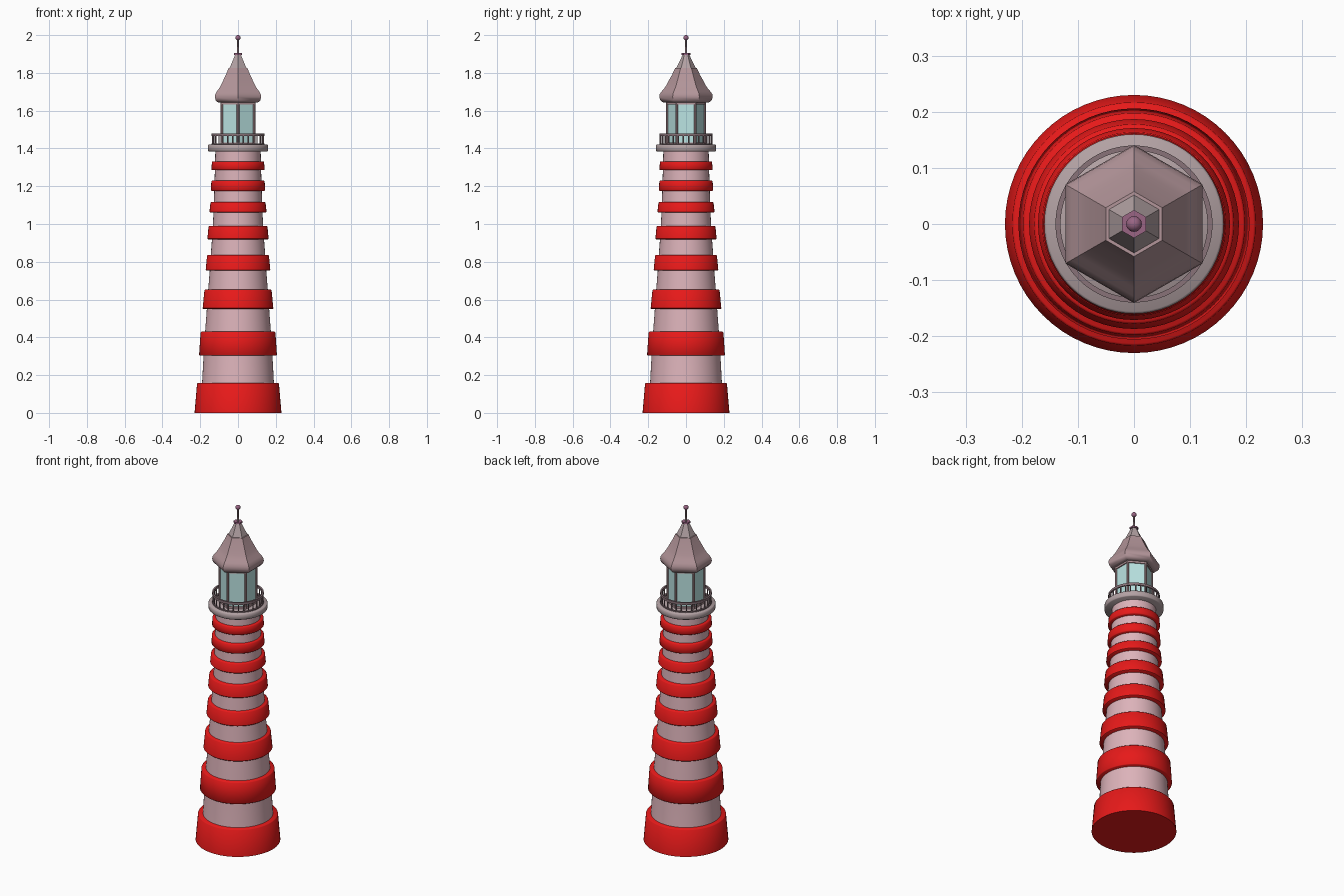
import bpy, bmesh, math
from mathutils import Matrix, Vector

if "Cube" in bpy.data.objects:
    bpy.data.objects.remove(bpy.data.objects["Cube"])


def material(name, color):
    m = bpy.data.materials.new(name)
    m.diffuse_color = (*color, 1)
    m.use_nodes = True
    m.node_tree.nodes["Principled BSDF"].inputs["Base Color"].default_value = m.diffuse_color
    return m


PINK = material("pale_pink", (0.72, 0.45, 0.49))
RED = material("red", (0.8, 0.01, 0.01))
STONE = material("stone", (0.45, 0.36, 0.37))
ROOF = material("roof", (0.45, 0.30, 0.32))
METAL = material("metal", (0.25, 0.17, 0.19))
GLASS = material("glass", (0.50, 0.78, 0.77))
PURPLE = material("finial", (0.32, 0.13, 0.23))


def finish(name, bm, mat, angle=35):
    bmesh.ops.recalc_face_normals(bm, faces=bm.faces)
    me = bpy.data.meshes.new(name)
    bm.to_mesh(me)
    bm.free()
    me.materials.append(mat)
    ob = bpy.data.objects.new(name, me)
    bpy.context.collection.objects.link(ob)
    bpy.context.view_layer.objects.active = ob
    ob.select_set(True)
    bpy.ops.object.shade_smooth_by_angle(angle=math.radians(angle))
    ob.select_set(False)
    return ob


def lathe(name, profile, mat, sides=64, closed=False, angle=35):
    """Turn an (r, z) profile about z; corners start on the y axis."""
    bm = bmesh.new()
    rings = []
    for r, z in profile:
        rings.append([bm.verts.new((r * math.sin(2 * math.pi * i / sides),
                                    r * math.cos(2 * math.pi * i / sides), z))
                      for i in range(sides)])
    pairs = list(zip(rings, rings[1:]))
    if closed:
        pairs.append((rings[-1], rings[0]))
    else:
        bm.faces.new(rings[0])
        bm.faces.new(rings[-1])
    for a, b in pairs:
        for i in range(sides):
            j = (i + 1) % sides
            bm.faces.new((a[i], a[j], b[j], b[i]))
    return finish(name, bm, mat, angle)


def posts(name, count, radius, r, z0, z1, mat, segs=8):
    """Ring of upright round bars."""
    bm = bmesh.new()
    for i in range(count):
        a = 2 * math.pi * i / count
        pos = Vector((radius * math.sin(a), radius * math.cos(a), (z0 + z1) / 2))
        bmesh.ops.create_cone(bm, cap_ends=True, segments=segs, radius1=r,
                              radius2=r, depth=z1 - z0,
                              matrix=Matrix.Translation(pos))
    return finish(name, bm, mat)


# Tapered tower
lathe("tower", [(0.205, 0.01), (0.19, 0.16), (0.182, 0.31), (0.174, 0.43),
                (0.165, 0.55), (0.158, 0.65), (0.149, 0.76), (0.144, 0.84),
                (0.137, 0.93), (0.133, 0.99), (0.128, 1.10), (0.125, 1.20),
                (0.122, 1.30), (0.12, 1.39)], PINK)

# Raised red bands: bottom z, top z, bottom radius, top radius
bands = [(0, 0.157, 0.23, 0.217), (0.303, 0.43, 0.206, 0.198),
         (0.55, 0.652, 0.187, 0.178), (0.753, 0.835, 0.171, 0.164),
         (0.918, 0.99, 0.162, 0.156), (1.06, 1.117, 0.151, 0.146),
         (1.175, 1.23, 0.144, 0.141), (1.285, 1.332, 0.141, 0.138)]
for n, (z0, z1, r0, r1) in enumerate(bands):
    b = 0.004
    low = [(r0, z0)] if n == 0 else [(r0 - b, z0), (r0, z0 + b)]
    lathe(f"red_band_{n + 1}", low + [(r1, z1 - b), (r1 - b, z1)], RED, angle=50)

# Gallery deck
lathe("gallery_deck", [(0.156, 1.385), (0.16, 1.389), (0.16, 1.416),
                       (0.156, 1.42)], STONE, angle=50)

# Gallery railing
lathe("top_rail", [(0.131, 1.466), (0.14, 1.466), (0.14, 1.48), (0.131, 1.48)],
      METAL, closed=True)
lathe("bottom_rail", [(0.131, 1.418), (0.14, 1.418), (0.14, 1.426),
                      (0.131, 1.426)], METAL, closed=True)
posts("balusters", 30, 0.1355, 0.0035, 1.42, 1.47, METAL)

# Hexagonal lantern room
lathe("lantern_glass", [(0.098, 1.42), (0.098, 1.645)], GLASS, sides=6)
posts("lantern_posts", 6, 0.0985, 0.007, 1.42, 1.645, ROOF)
for nm, z0, z1 in (("lantern_sill", 1.42, 1.432), ("lantern_head", 1.632, 1.65)):
    lathe(nm, [(0.105, z0), (0.105, z1)], ROOF, sides=6)

# Hexagonal flared roof with rolled eave
lathe("roof", [(0.112, 1.643), (0.126, 1.645), (0.136, 1.655), (0.141, 1.672),
               (0.139, 1.687), (0.129, 1.702), (0.114, 1.72), (0.101, 1.74),
               (0.088, 1.765), (0.074, 1.79), (0.058, 1.825)],
      ROOF, sides=6, angle=45)
lathe("roof_spire", [(0.053, 1.822), (0.018, 1.895)], STONE, sides=6)

# Finial
lathe("finial_collar", [(0.025, 1.895), (0.025, 1.904)], PURPLE, sides=6)
lathe("finial_rod", [(0.006, 1.90), (0.0045, 1.98)], METAL, sides=12)
bm = bmesh.new()
bmesh.ops.create_uvsphere(bm, u_segments=20, v_segments=12, radius=0.014,
                          matrix=Matrix.Translation((0, 0, 1.986)))
finish("finial_ball", bm, PURPLE)
